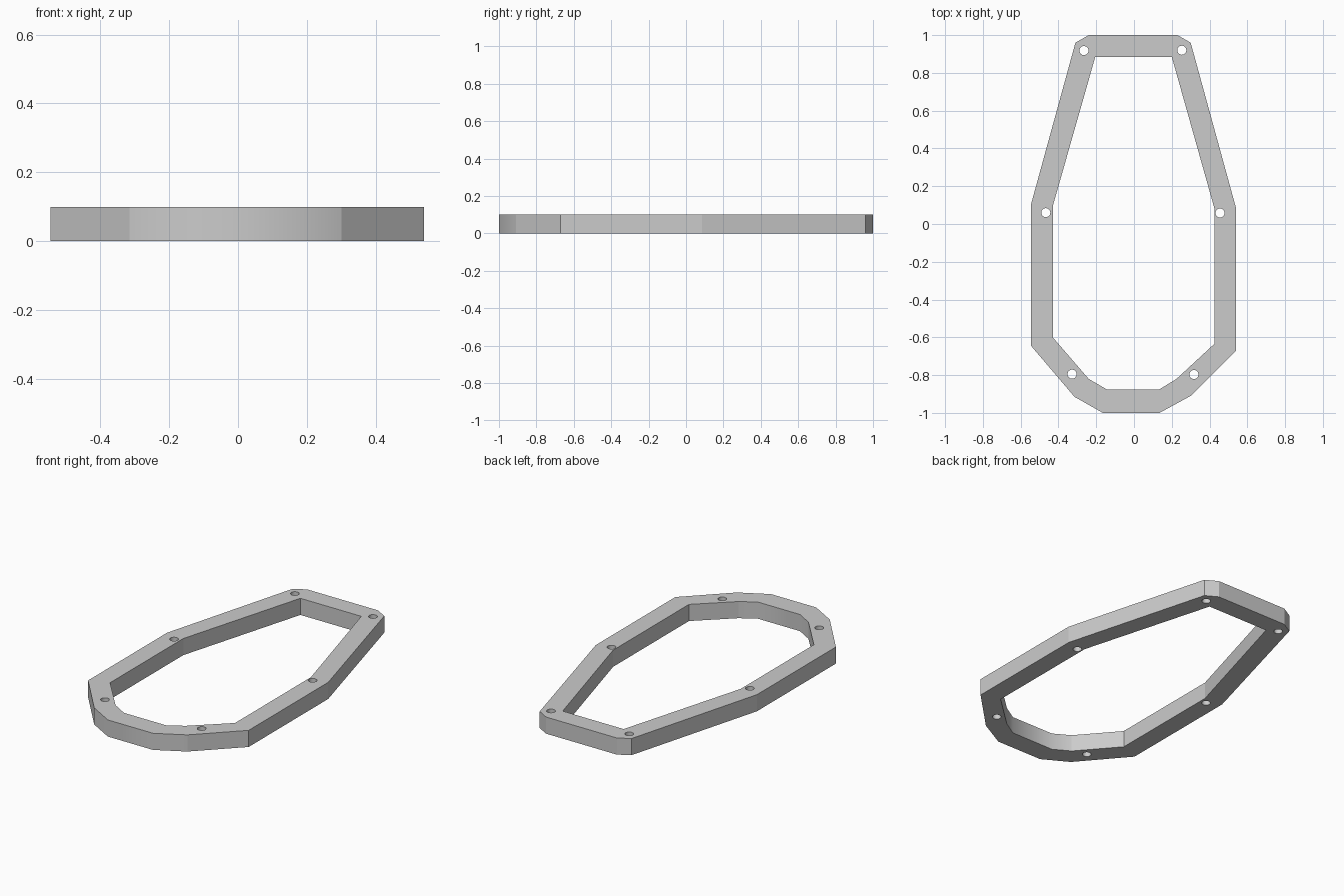
import bpy
import bmesh
from math import cos, sin, tau

HEIGHT = 0.1
HOLE_RADIUS = 0.024
HOLE_SIDES = 24

cube = bpy.data.objects.get("Cube")
if cube:
    bpy.data.objects.remove(cube, do_unlink=True)

# Outer and inner outlines of the frame
outer = [(-0.24, 1.0), (0.23, 1.0), (0.30, 0.96), (0.54, 0.085),
         (0.54, -0.67), (0.30, -0.91), (0.135, -1.0), (-0.165, -1.0),
         (-0.315, -0.915), (-0.545, -0.645), (-0.545, 0.105), (-0.31, 0.96)]
inner = [(-0.205, 0.885), (0.20, 0.885), (0.425, 0.085), (0.425, -0.635),
         (0.225, -0.82), (0.135, -0.875), (-0.145, -0.875),
         (-0.24, -0.82), (-0.43, -0.60), (-0.43, 0.095)]

# Screw hole centres
holes = [(-0.265, 0.918), (0.253, 0.92), (-0.467, 0.06),
         (0.455, 0.058), (-0.328, -0.795), (0.317, -0.797)]


def circle(cx, cy):
    return [(cx + HOLE_RADIUS * cos(tau * i / HOLE_SIDES),
             cy + HOLE_RADIUS * sin(tau * i / HOLE_SIDES))
            for i in range(HOLE_SIDES)]


def add_loop(curve, points):
    spline = curve.splines.new("POLY")
    spline.points.add(len(points) - 1)
    for target, (x, y) in zip(spline.points, points):
        target.co = (x, y, 0, 1)
    spline.use_cyclic_u = True


# Flat filled profile with openings, extruded to full height
profile = bpy.data.curves.new("frame_profile", "CURVE")
profile.dimensions = "2D"
profile.fill_mode = "BOTH"
profile.extrude = HEIGHT / 2
for loop in [outer, inner] + [circle(*h) for h in holes]:
    add_loop(profile, loop)

source = bpy.data.objects.new("frame_profile", profile)
bpy.context.collection.objects.link(source)
evaluated = source.evaluated_get(bpy.context.evaluated_depsgraph_get())
mesh = bpy.data.meshes.new_from_object(evaluated)
bpy.data.objects.remove(source, do_unlink=True)
mesh.name = "gasket_frame"

# Weld caps to walls, rest on the ground, soften the nose and hole walls
bm = bmesh.new()
bm.from_mesh(mesh)
bmesh.ops.remove_doubles(bm, verts=bm.verts, dist=0.0005)
bmesh.ops.translate(bm, verts=bm.verts, vec=(0, 0, HEIGHT / 2))
bmesh.ops.recalc_face_normals(bm, faces=bm.faces)
for face in bm.faces:
    centre = face.calc_center_median()
    wall = abs(face.normal.z) < 0.5
    nose = centre.y < -0.83 and abs(centre.x) < 0.28
    hole = face.calc_area() < HOLE_RADIUS * HEIGHT
    face.smooth = wall and (nose or hole)
    face.material_index = 0
bm.to_mesh(mesh)
bm.free()

# Plain grey material
grey = bpy.data.materials.new("light_grey")
grey.use_nodes = True
colour = (0.6, 0.6, 0.6, 1)
grey.diffuse_color = colour
grey.node_tree.nodes["Principled BSDF"].inputs["Base Color"].default_value = colour
mesh.materials.clear()
mesh.materials.append(grey)

frame = bpy.data.objects.new("gasket_frame", mesh)
bpy.context.collection.objects.link(frame)
